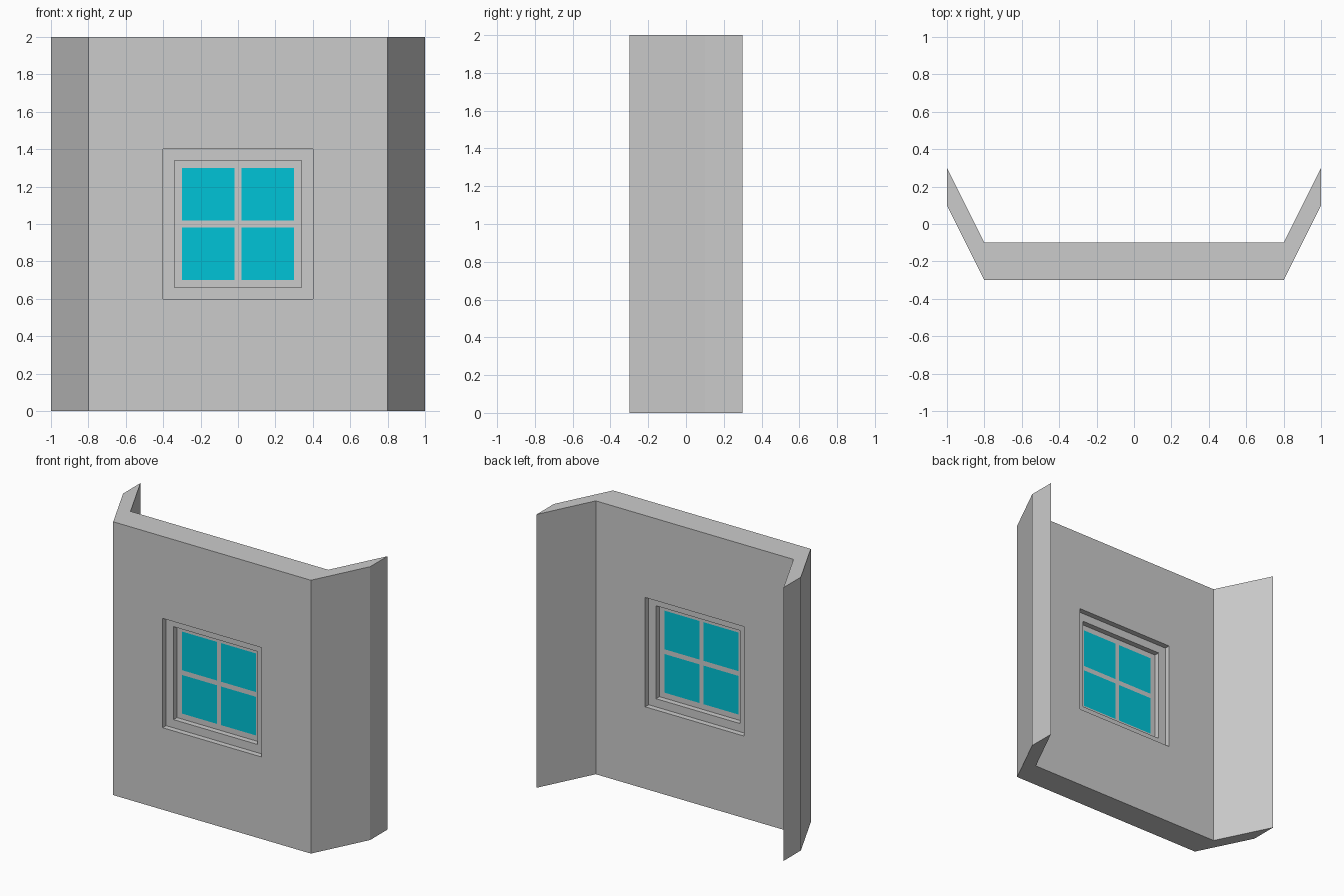
import bpy, bmesh

if "Cube" in bpy.data.objects:
    bpy.data.objects.remove(bpy.data.objects["Cube"])

WALL_Y = -0.2        # centre plane of the wall
PANE_T = 0.02        # half thickness of glass and bars
BAR = 0.0175         # half width of the glazing bars
HALF = 0.30          # half size of the glazed opening
MID = 1.0            # height of the window centre


def finish(name, bm, mat=None):
    bmesh.ops.recalc_face_normals(bm, faces=bm.faces)
    mesh = bpy.data.meshes.new(name)
    bm.to_mesh(mesh)
    bm.free()
    obj = bpy.data.objects.new(name, mesh)
    bpy.context.collection.objects.link(obj)
    if mat:
        mesh.materials.append(mat)
    return obj


def box(name, x0, x1, z0, z1, mat=None):
    bm = bmesh.new()
    bmesh.ops.create_cube(bm, size=1)
    for v in bm.verts:
        v.co = ((x0 + x1) / 2 + v.co.x * (x1 - x0),
                WALL_Y + v.co.y * 2 * PANE_T,
                (z0 + z1) / 2 + v.co.z * (z1 - z0))
    return finish(name, bm, mat)


# Wall with stepped window reveal: rectangles lofted from front to back
half_steps = [(0.8, 1.0, 0.1), (0.4, 0.4, 0.1), (0.4, 0.4, 0.06),
              (0.34, 0.34, 0.06), (0.34, 0.34, PANE_T), (HALF, HALF, PANE_T)]
steps = [(w, h, -d) for w, h, d in half_steps] + half_steps[::-1]
bm = bmesh.new()
loops = [[bm.verts.new((sx * w, WALL_Y + d, MID + sz * h))
          for sx, sz in ((-1, -1), (1, -1), (1, 1), (-1, 1))]
         for w, h, d in steps]
for a, b in zip(loops, loops[1:]):
    for i in range(4):
        j = (i + 1) % 4
        bm.faces.new((a[i], a[j], b[j], b[i]))
front, back = loops[0], loops[-1]
for i, j in ((0, 1), (2, 3)):                      # underside and top
    bm.faces.new((front[i], front[j], back[j], back[i]))

# Angled wings on both ends
for side, lo, hi in ((-1, 0, 3), (1, 1, 2)):
    tip = [bm.verts.new((side, y, z)) for y, z in ((0.1, 0), (0.1, 2), (0.3, 2), (0.3, 0))]
    root = [front[lo], front[hi], back[hi], back[lo]]
    for i in range(4):
        j = (i + 1) % 4
        bm.faces.new((root[i], root[j], tip[j], tip[i]))
    bm.faces.new(tip)
finish("wall", bm)

# Four glass panes
glass = bpy.data.materials.new("glass")
glass.diffuse_color = (0.0, 0.55, 0.68, 1)
glass.use_nodes = True
glass.node_tree.nodes["Principled BSDF"].inputs["Base Color"].default_value = glass.diffuse_color
for col, (x0, x1) in (("left", (-HALF, -BAR)), ("right", (BAR, HALF))):
    for row, (z0, z1) in (("lower", (-HALF, -BAR)), ("upper", (BAR, HALF))):
        box(f"pane_{row}_{col}", x0, x1, MID + z0, MID + z1, glass)

# Glazing bars
box("bar_vertical", -BAR, BAR, MID - HALF, MID + HALF)
box("bar_right", BAR, HALF, MID - BAR, MID + BAR)

# Left bar is twisted a quarter turn along its length
bm = bmesh.new()
section = [(-1, -1), (-1, 1), (1, 1), (1, -1)]
ends = [[bm.verts.new((x, WALL_Y + y * PANE_T, MID + z * BAR)) for y, z in section]
        for x in (-HALF, -BAR)]
a, b = ends[0], ends[1][-1:] + ends[1][:-1]
for i in range(4):
    j = (i + 1) % 4
    bm.faces.new((a[i], a[j], b[j]))
    bm.faces.new((a[i], b[j], b[i]))
bm.faces.new(a)
bm.faces.new(b)
finish("bar_left", bm)
